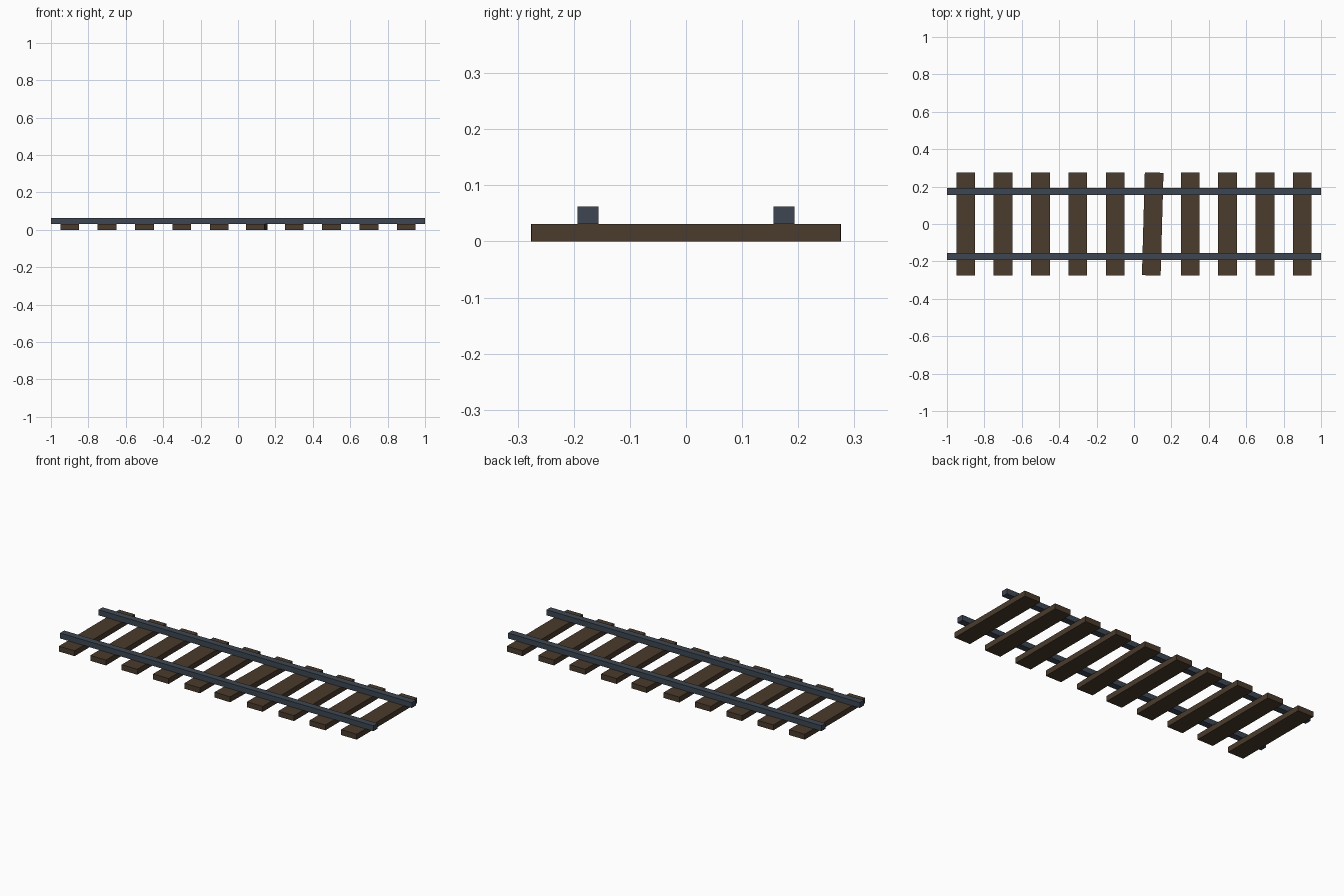
import bpy
import math

cube = bpy.data.objects.get("Cube")
if cube:
    bpy.data.objects.remove(cube, do_unlink=True)


def make_material(name, rgb):
    mat = bpy.data.materials.new(name)
    mat.use_nodes = True
    color = (*rgb, 1.0)
    mat.diffuse_color = color
    mat.node_tree.nodes["Principled BSDF"].inputs["Base Color"].default_value = color
    return mat


def box(name, center, size, mat, turn=0.0):
    bpy.ops.mesh.primitive_cube_add(size=1, location=center)
    obj = bpy.context.object
    obj.name = name
    obj.scale = size
    obj.rotation_euler.z = turn
    obj.data.materials.append(mat)
    return obj


wood = make_material("dark_brown_wood", (0.069, 0.044, 0.026))
steel = make_material("blue_grey_steel", (0.047, 0.061, 0.083))

# Ten evenly spaced sleepers, the sixth knocked slightly askew
HEIGHT = 0.0312
for i in range(10):
    turn = math.radians(-1.6) if i == 5 else 0.0
    box(f"sleeper_{i + 1}", (-0.9 + 0.2 * i, 0, HEIGHT / 2),
        (0.1, 0.55, HEIGHT), wood, turn)

# Two rails resting on the sleepers
for name, y in (("front_rail", -0.175), ("back_rail", 0.175)):
    box(name, (0, y, HEIGHT * 1.5), (2.0, 0.0375, HEIGHT), steel)
